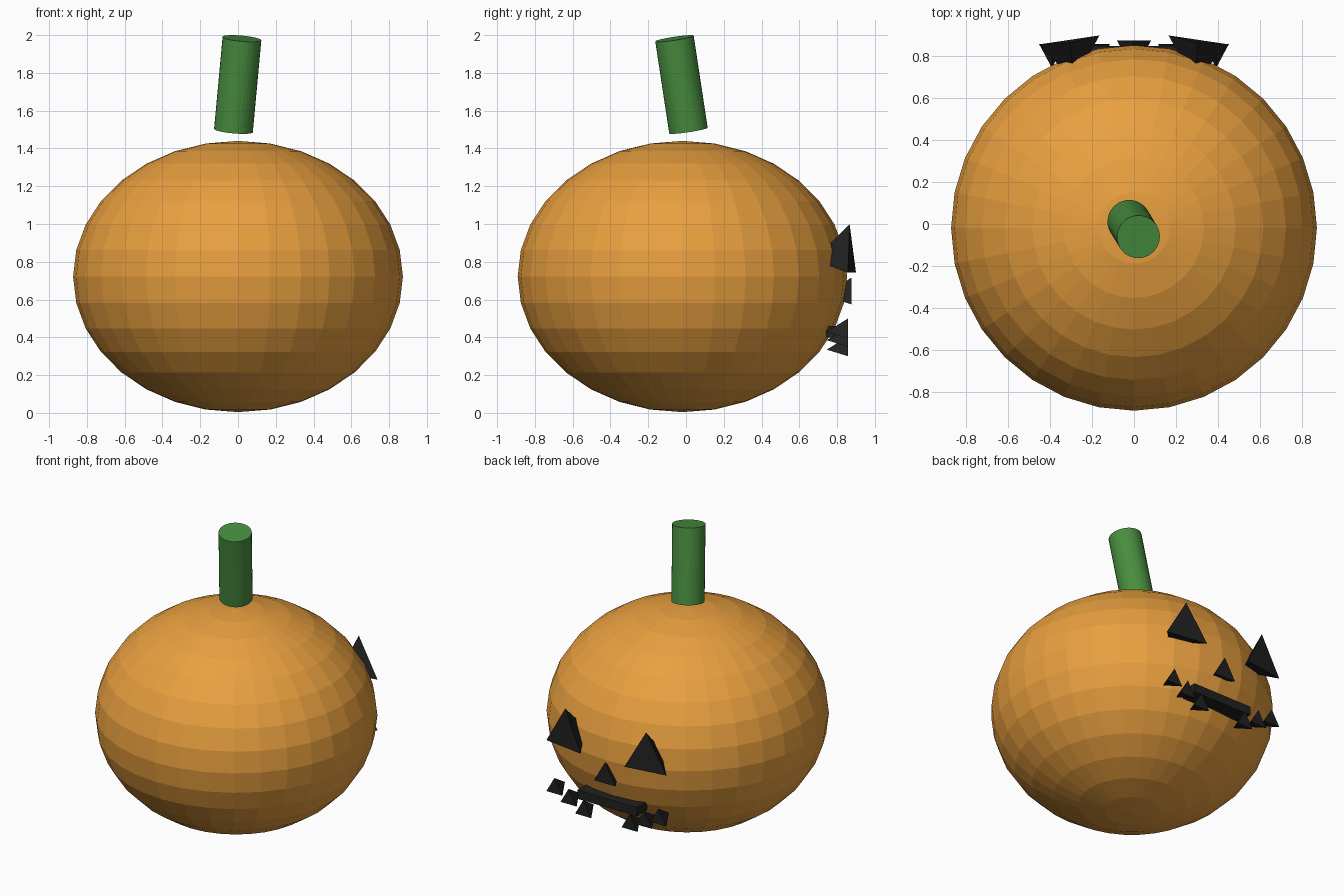
import bpy
from math import pi
from mathutils import Vector

if "Cube" in bpy.data.objects:
    bpy.data.objects.remove(bpy.data.objects["Cube"])


def material(name, rgb):
    m = bpy.data.materials.new(name)
    m.diffuse_color = (*rgb, 1)
    m.use_nodes = True
    m.node_tree.nodes["Principled BSDF"].inputs["Base Color"].default_value = m.diffuse_color
    return m


ORANGE = material("orange", (0.81, 0.35, 0.05))
GREEN = material("green", (0.065, 0.27, 0.05))
BLACK = material("black", (0.015, 0.015, 0.015))


def finish(name, mat):
    ob = bpy.context.object
    ob.name = name
    ob.data.materials.append(mat)
    return ob


def mesh(name, verts, faces, mat):
    me = bpy.data.meshes.new(name)
    me.from_pydata(verts, [], faces)
    me.materials.append(mat)
    ob = bpy.data.objects.new(name, me)
    bpy.context.collection.objects.link(ob)


def spike(name, left, right, top, tip):
    """Triangle facing +y that tapers to a point inside the pumpkin."""
    # winding seen from +y, where +x is on the left
    mesh(name, [left, right, top, tip],
         [(0, 1, 2), (1, 0, 3), (2, 1, 3), (0, 2, 3)], BLACK)


def flat_spike(name, x, y, z, side, depth):
    """Upright equilateral spike with its base edge at height z."""
    h = side * 0.866
    spike(name, (x + side / 2, y, z), (x - side / 2, y, z),
          (x, y, z + h), (x, y - depth, z + h / 3))


# Pumpkin body: flattened low-poly sphere
bpy.ops.mesh.primitive_uv_sphere_add(segments=32, ring_count=16, radius=1,
                                     location=(0, -0.019, 0.722))
bpy.context.object.scale = (0.873, 0.872, 0.718)
finish("pumpkin_body", ORANGE)

# Leaning stem, floating just above the body
base, end = Vector((-0.024, 0.013, 1.495)), Vector((0.021, -0.061, 1.982))
axis = end - base
bpy.ops.mesh.primitive_cylinder_add(vertices=32, radius=0.103, depth=axis.length,
                                    location=(base + end) / 2)
bpy.context.object.rotation_euler = axis.to_track_quat('Z', 'Y').to_euler()
finish("stem", GREEN)

# Eyes, turned slightly outward (the face is on the back, +y)
for s, side in ((1, "left"), (-1, "right")):
    outer, inner = (s * 0.453, 0.857, 0.742), (s * 0.165, 0.9, 0.742)
    a, b = (outer, inner) if s > 0 else (inner, outer)
    spike("eye_" + side, a, b, (s * 0.305, 0.866, 1.0), (s * 0.285, 0.68, 0.81))

# Nose
flat_spike("nose", 0, 0.875, 0.575, 0.162, 0.15)

# Mouth bar
bpy.ops.mesh.primitive_cube_add(size=1, location=(0, 0.795, 0.43))
bpy.context.object.scale = (0.45, 0.11, 0.06)
finish("mouth_bar", BLACK)

# Teeth climbing to each side of the mouth
for s, side in ((1, "left"), (-1, "right")):
    for i, (x, z) in enumerate(((0.175, 0.30), (0.285, 0.35), (0.392, 0.395))):
        flat_spike(f"tooth_{side}_{i + 1}", s * x, 0.858, z, 0.121, 0.113)
